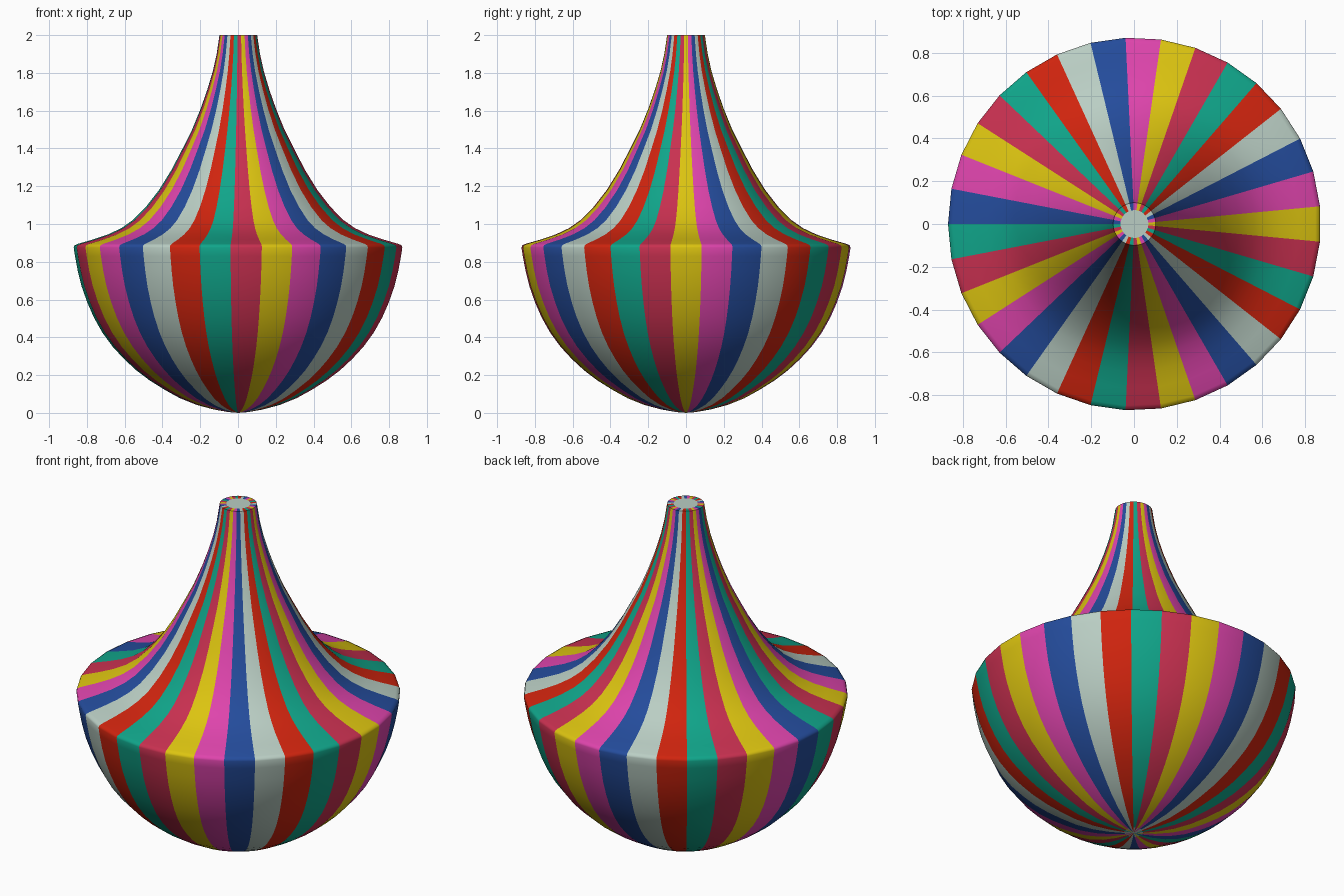
import bpy, bmesh, math

if "Cube" in bpy.data.objects:
    bpy.data.objects.remove(bpy.data.objects["Cube"])

N = 33            # one stripe per side
R_SHIFT = 0.002   # keeps the odd-sided body centred

def material(name, rgb):
    m = bpy.data.materials.new(name)
    lin = [(c / 255 / 12.92) if c / 255 <= 0.04045 else ((c / 255 + 0.055) / 1.055) ** 2.4 for c in rgb]
    m.diffuse_color = (*lin, 1)
    m.use_nodes = True
    m.node_tree.nodes["Principled BSDF"].inputs["Base Color"].default_value = m.diffuse_color
    return m

mats = [material("teal", (16, 165, 138)), material("crimson", (200, 48, 80)),
        material("yellow", (220, 196, 16)), material("magenta", (222, 68, 172)),
        material("blue", (36, 76, 156)), material("pale_grey_green", (186, 206, 196)),
        material("red", (208, 36, 14))]
PALE = 5

# Profile from the bottom point up to the neck (radius, height)
profile = [(0.05, 0.004), (0.13, 0.018), (0.22, 0.042), (0.31, 0.078), (0.39, 0.122), (0.47, 0.172),
           (0.54, 0.225), (0.605, 0.285), (0.665, 0.35), (0.72, 0.425), (0.765, 0.505),
           (0.80, 0.585), (0.83, 0.67), (0.85, 0.75), (0.865, 0.83), (0.872, 0.875),
           (0.868, 0.887), (0.85, 0.895), (0.77, 0.918), (0.69, 0.945), (0.62, 0.978), (0.56, 1.02),
           (0.49, 1.09), (0.42, 1.18), (0.355, 1.285), (0.295, 1.40), (0.245, 1.50),
           (0.20, 1.61), (0.165, 1.71), (0.135, 1.81), (0.115, 1.90), (0.10, 2.0)]

def ring(bm, r, z):
    return [bm.verts.new((r * math.cos(-math.pi + 2 * math.pi * i / N) + R_SHIFT,
                          r * math.sin(-math.pi + 2 * math.pi * i / N), z)) for i in range(N)]

def bridge(bm, a, b, smooth):
    for i in range(N):
        j = (i + 1) % N
        f = bm.faces.new((a[i], a[j], b[j], b[i]))
        f.material_index = i % 7
        f.smooth = smooth

def finish(bm, name):
    me = bpy.data.meshes.new(name)
    bm.to_mesh(me)
    bm.free()
    for m in mats:
        me.materials.append(m)
    ob = bpy.data.objects.new(name, me)
    bpy.context.collection.objects.link(ob)

# Striped body, closed to a point below
bm = bmesh.new()
rings = [ring(bm, r, z) for r, z in profile]
for a, b in zip(rings, rings[1:]):
    bridge(bm, a, b, True)
tip = bm.verts.new((R_SHIFT, 0, 0))
for i in range(N):
    f = bm.faces.new((tip, rings[0][(i + 1) % N], rings[0][i]))
    f.material_index = PALE if i % 2 else i % 7
    f.smooth = True
finish(bm, "striped_body")

# Flat neck cap: striped rim around a pale centre
bm = bmesh.new()
outer, inner = ring(bm, 0.10, 2.0), ring(bm, 0.065, 2.0)
bridge(bm, outer, inner, False)
f = bm.faces.new(inner)
f.material_index = PALE
finish(bm, "neck_cap")
